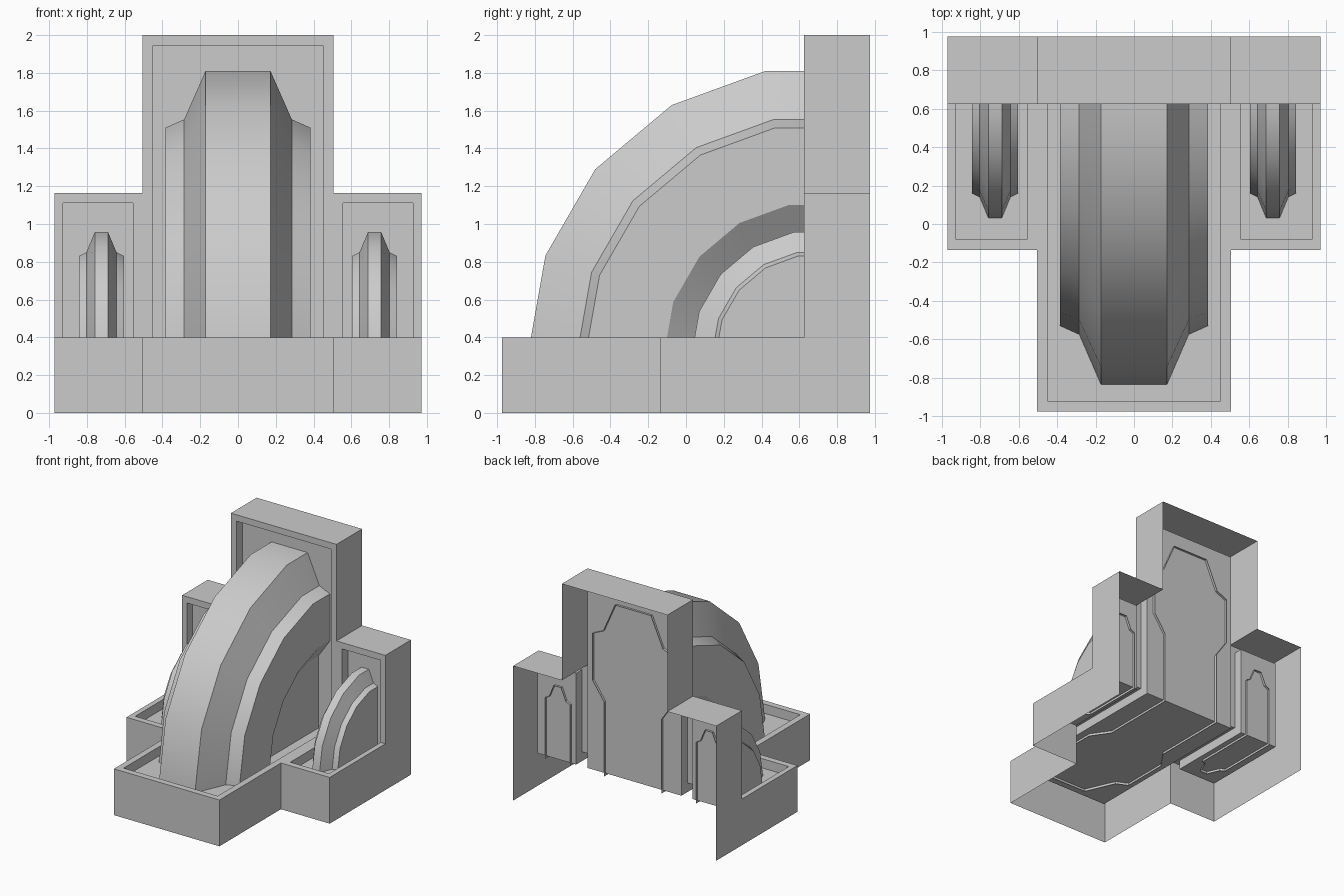
import bpy, bmesh
from math import sin, cos, radians

if "Cube" in bpy.data.objects:
    bpy.data.objects.remove(bpy.data.objects["Cube"])

LEDGE, WALL, BACK = 0.40, 0.625, 0.975    # base top, tower front, rear plane
DEPTH, RIM = 0.08, 0.055                  # recess depth and rim width
CY, CZ = 0.684, 0.313                     # common centre of the arches
END_Y, END_Z = WALL + DEPTH + 0.02, LEDGE - DEPTH - 0.02


def make_object(name, polys, smooth=None):
    bm = bmesh.new()
    for p in polys:
        bm.faces.new([bm.verts.new(v) for v in p])
    bmesh.ops.remove_doubles(bm, verts=bm.verts, dist=0.0005)
    bmesh.ops.recalc_face_normals(bm, faces=bm.faces)
    me = bpy.data.meshes.new(name)
    bm.to_mesh(me)
    bm.free()
    ob = bpy.data.objects.new(name, me)
    bpy.context.collection.objects.link(ob)
    if smooth:
        me.shade_smooth()
        me.set_sharp_from_angle(angle=radians(smooth))
    return ob


def rect_x(x, y0, y1, z0, z1):
    return [(x, y0, z0), (x, y1, z0), (x, y1, z1), (x, y0, z1)]


def rect_y(y, x0, x1, z0, z1):
    return [(x0, y, z0), (x1, y, z0), (x1, y, z1), (x0, y, z1)]


def rect_z(z, x0, x1, y0, y1):
    return [(x0, y0, z), (x1, y0, z), (x1, y1, z), (x0, y1, z)]


def bay(x0, x1, front, top, i0, i1):
    """Base and tower bay with an L-shaped recess, open below and behind."""
    fi, ti, floor, back = front + RIM, top - RIM, LEDGE - DEPTH, WALL + DEPTH
    polys = [
        rect_y(front, x0, x1, 0, LEDGE),
        rect_z(top, x0, x1, WALL, BACK),
        # rim on base and tower
        rect_z(LEDGE, x0, i0, front, WALL), rect_z(LEDGE, i1, x1, front, WALL),
        rect_z(LEDGE, i0, i1, front, fi),
        rect_y(WALL, x0, i0, LEDGE, top), rect_y(WALL, i1, x1, LEDGE, top),
        rect_y(WALL, i0, i1, ti, top),
        # recess end walls, floor and back panel
        rect_y(fi, i0, i1, floor, LEDGE), rect_z(ti, i0, i1, WALL, back),
        rect_z(floor, i0, i1, fi, back), rect_y(back, i0, i1, floor, ti),
    ]
    for x in (i0, i1):
        polys.append([(x, fi, LEDGE), (x, WALL, LEDGE), (x, WALL, ti),
                      (x, back, ti), (x, back, floor), (x, fi, floor)])
    return polys


# Stepped housing: tall middle bay and two low side bays
CX, SX, SF, CT, ST = 0.505, 0.972, -0.135, 2.0, 1.165
shell = bay(-CX, CX, -BACK, CT, -0.45, 0.45)
for s in (-1, 1):
    a, b = sorted((s * CX, s * SX))
    i, j = sorted((s * 0.557, s * 0.927))
    shell += bay(a, b, SF, ST, i, j)
    shell.append(rect_x(s * CX, -BACK, SF, 0, LEDGE))
    shell.append(rect_x(s * CX, WALL, BACK, ST, CT))
    shell.append([(s * SX, y, z) for y, z in
                  ((SF, 0), (SF, LEDGE), (WALL, LEDGE),
                   (WALL, ST), (BACK, ST), (BACK, 0))])
make_object("housing", shell)


def arc(x, r):
    """Quarter of an 18-sided ring, run on slightly past the panels."""
    pts = [(x, CY - r, END_Z)]
    pts += [(x, CY - r * cos(radians(20 * k)), CZ + r * sin(radians(20 * k)))
            for k in range(5)]
    return pts + [(x, END_Y, pts[-1][2])]


def arch(name, cx, profile):
    """profile: (half width, radius) from the crown down to the side plate."""
    polys = []
    section = [(-w, r) for w, r in reversed(profile)] + profile
    rings = [arc(cx + w, r) for w, r in section]
    for a, b in zip(rings, rings[1:]):
        if a is rings[len(profile) - 1] or a is not b:
            polys += [[a[k], a[k + 1], b[k + 1], b[k]] for k in range(len(a) - 1)]
    # flat side plates
    for ring in (rings[0], rings[-1]):
        polys.append(ring + [(ring[0][0], END_Y, END_Z)])
    make_object(name, polys, smooth=25)


# Large central arch with a stepped, undercut side
arch("main_arch", 0, [(0.172, 1.52), (0.285, 1.26), (0.385, 1.215),
                      (0.385, 0.80), (0.275, 0.64)])
# Small side arches
for s, label in ((-1, "left"), (1, "right")):
    arch(label + "_arch", s * 0.723,
         [(0.035, 0.654), (0.08, 0.545), (0.12, 0.525)])
